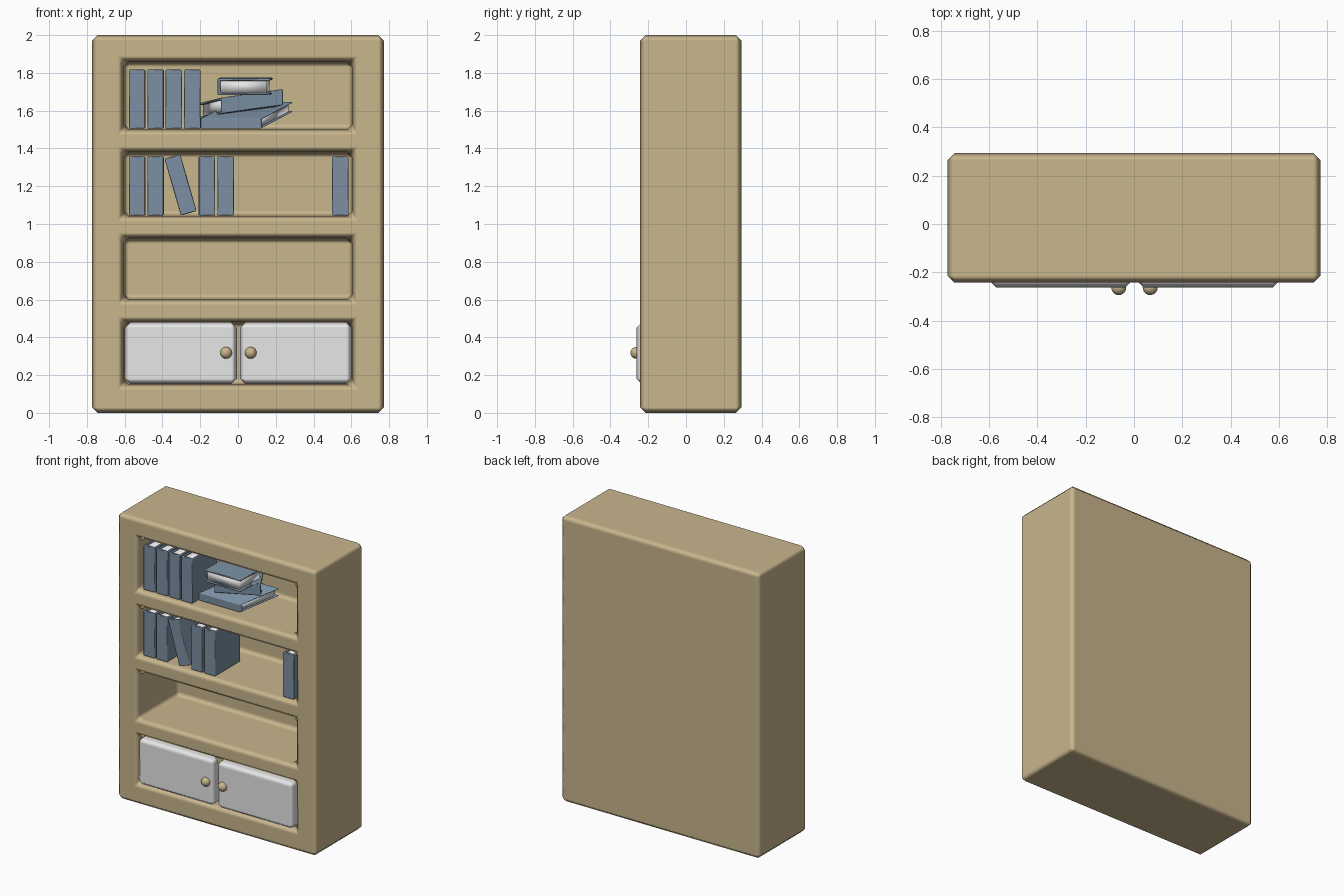
import bpy, bmesh, math
from mathutils import Matrix, Vector

cube = bpy.data.objects.get("Cube")
if cube:
    bpy.data.objects.remove(cube, do_unlink=True)


def material(name, rgb):
    m = bpy.data.materials.new(name)
    m.use_nodes = True
    m.diffuse_color = (*rgb, 1)
    m.node_tree.nodes["Principled BSDF"].inputs["Base Color"].default_value = (*rgb, 1)
    return m


WOOD = material("tan wood", (0.58, 0.465, 0.265))
WHITE = material("white", (0.8, 0.8, 0.8))
BLUE = material("slate blue", (0.2, 0.28, 0.37))


def finish(name, bm, mats, bevel=0.0):
    """Turn a bmesh into a named object with chamfered, softly shaded edges."""
    bmesh.ops.recalc_face_normals(bm, faces=bm.faces[:])
    for f in bm.faces:
        f.smooth = True
    mesh = bpy.data.meshes.new(name)
    bm.to_mesh(mesh)
    bm.free()
    for m in mats:
        mesh.materials.append(m)
    ob = bpy.data.objects.new(name, mesh)
    bpy.context.collection.objects.link(ob)
    if bevel:
        mod = ob.modifiers.new("chamfer", 'BEVEL')
        mod.width = bevel
        mod.segments = 1
        mod.limit_method = 'ANGLE'
        mod.angle_limit = math.radians(30)
        mod.harden_normals = True
    return ob


def add_box(bm, lo, hi):
    lo, hi = Vector(lo), Vector(hi)
    mat = Matrix.Translation((lo + hi) / 2) @ Matrix.Diagonal((*(hi - lo), 1))
    return bmesh.ops.create_cube(bm, size=1, matrix=mat)["verts"]


# Cabinet: a box whose front is divided and pushed in to form four openings
FRONT, BACK, RECESS = -0.243, 0.293, 0.2
SIDE = 0.607
OPENINGS = [(0.15, 0.48), (0.6, 0.925), (1.042, 1.38), (1.5, 1.86)]
bm = bmesh.new()
add_box(bm, (-0.772, FRONT, 0), (0.772, BACK, 2))
cuts = [((x, 0, 0), (1, 0, 0)) for x in (-SIDE, SIDE)]
cuts += [((0, 0, z), (0, 0, 1)) for pair in OPENINGS for z in pair]
for point, normal in cuts:
    bmesh.ops.bisect_plane(bm, geom=bm.verts[:] + bm.edges[:] + bm.faces[:],
                           plane_co=point, plane_no=normal)
bm.normal_update()


def is_opening(f):
    c = f.calc_center_median()
    return f.normal.y < -0.9 and abs(c.x) < SIDE and any(a < c.z < b for a, b in OPENINGS)


holes = [f for f in bm.faces if is_opening(f)]
for f in holes:
    new = bmesh.ops.extrude_face_region(bm, geom=[f])["geom"]
    verts = [v for v in new if isinstance(v, bmesh.types.BMVert)]
    bmesh.ops.translate(bm, verts=verts, vec=(0, RECESS - FRONT, 0))
bmesh.ops.delete(bm, geom=[f for f in holes if f.is_valid], context='FACES_ONLY')
finish("cabinet", bm, [WOOD], 0.03)

# Doors and knobs
for side, x0, x1, knob_x in (("right", -0.6, -0.006, -0.063), ("left", 0.01, 0.603, 0.067)):
    bm = bmesh.new()
    add_box(bm, (x0, -0.263, 0.152), (x1, -0.18, 0.48))
    finish(side + "_door", bm, [WHITE], 0.03)
    bm = bmesh.new()
    bmesh.ops.create_uvsphere(bm, u_segments=24, v_segments=14, radius=0.031,
                              matrix=Matrix.Translation((knob_x, -0.263, 0.318)))
    finish(side + "_knob", bm, [WOOD])


def book(name, origin, thick, depth, tall):
    """Book spanned by three vectors from its spine corner: C-shaped cover and pages."""
    frame = Matrix((thick, depth, tall)).transposed().to_4x4()
    frame = Matrix.Translation(origin) @ frame
    c, s = 0.14, 0.06
    outline = [(0, 0), (1, 0), (1, 1), (1 - c, 1), (1 - c, s), (c, s), (c, 1), (0, 1)]
    bm = bmesh.new()
    f = bm.faces.new([bm.verts.new((t, d, 0)) for t, d in outline])
    new = bmesh.ops.extrude_face_region(bm, geom=[f], use_keep_orig=True)["geom"]
    bmesh.ops.translate(bm, verts=[v for v in new if isinstance(v, bmesh.types.BMVert)],
                        vec=(0, 0, 1))
    bmesh.ops.transform(bm, matrix=frame, verts=bm.verts[:])
    finish(name + "_cover", bm, [BLUE], 0.005)
    bm = bmesh.new()
    add_box(bm, (c, s, 0.04), (1 - c, 0.94, 0.96))
    bmesh.ops.transform(bm, matrix=frame, verts=bm.verts[:])
    finish(name + "_pages", bm, [WHITE])


# Upright books, spines to the front
W, D, H = 0.087, 0.28, 0.312
rows = [(1.505, [-0.578, -0.48, -0.383, -0.286]),
        (1.045, [-0.578, -0.48, -0.208, -0.109, 0.498])]
for row, (z, xs) in zip(("upper", "lower"), rows):
    for i, x in enumerate(xs):
        book(f"{row}_book_{i + 1}", (x, -0.22, z), (W, 0, 0), (0, D, 0), (0, 0, H))

# Leaning book
a = math.radians(16)
book("leaning_book", (-0.303, -0.22, 1.045), (W * math.cos(a), 0, W * math.sin(a)),
     (0, D, 0), (-H * math.sin(a), 0, H * math.cos(a)))

# Untidy pile of books
book("pile_bottom_book", (-0.2, -0.15, 1.503), (0, 0, 0.055), (0.17, 0.19, 0.09), (0.32, 0, 0))
book("pile_middle_book", (-0.085, -0.14, 1.585), (0, 0, 0.085), (-0.12, 0.2, -0.03),
     (0.325, 0.05, 0.045))
book("pile_top_book", (-0.11, -0.215, 1.682), (0, 0, 0.088), (0.28, 0, 0), (0.015, 0.23, 0.006))
